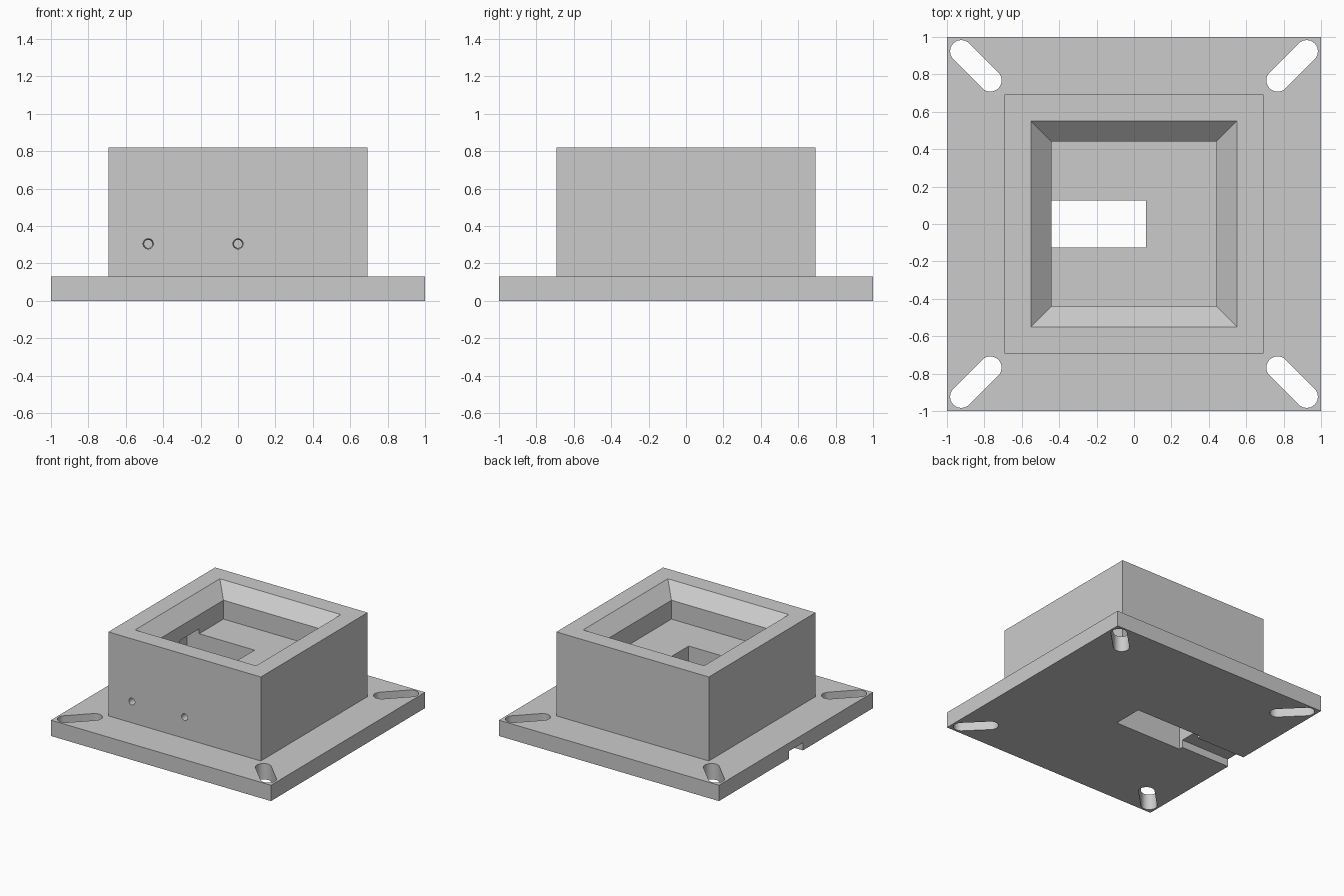
import bpy, bmesh
from math import pi, sqrt, radians
from mathutils import Matrix, Vector

cube = bpy.data.objects.get("Cube")
if cube:
    bpy.data.objects.remove(cube, do_unlink=True)

grey = bpy.data.materials.new("plain grey")
grey.use_nodes = True
colour = (0.6, 0.6, 0.6, 1)
grey.diffuse_color = colour
grey.node_tree.nodes["Principled BSDF"].inputs["Base Color"].default_value = colour


def add_object(name, bm):
    bmesh.ops.recalc_face_normals(bm, faces=bm.faces)
    mesh = bpy.data.meshes.new(name)
    bm.to_mesh(mesh)
    bm.free()
    mesh.materials.append(grey)
    obj = bpy.data.objects.new(name, mesh)
    bpy.context.collection.objects.link(obj)
    return obj


def square_loft(name, rings):
    """Stack of centred squares (half width, height), capped at both ends."""
    bm = bmesh.new()
    loops = [[bm.verts.new((sx * h, sy * h, z))
              for sx, sy in ((-1, -1), (1, -1), (1, 1), (-1, 1))] for h, z in rings]
    bm.faces.new(loops[0])
    bm.faces.new(loops[-1])
    for a, b in zip(loops, loops[1:]):
        for i in range(4):
            j = (i + 1) % 4
            bm.faces.new((a[i], a[j], b[j], b[i]))
    return add_object(name, bm)


def box(name, low, high):
    low, high = Vector(low), Vector(high)
    bm = bmesh.new()
    bmesh.ops.create_cube(bm, size=1, matrix=Matrix.Translation((low + high) / 2)
                          @ Matrix.Diagonal((high - low).to_4d()))
    return add_object(name, bm)


def slot(name, sx, sy, near=0.768, far=0.923, radius=0.06):
    """Rounded slot along the diagonal of one corner."""
    bm = bmesh.new()
    bmesh.ops.create_cone(bm, cap_ends=True, segments=48, radius1=radius, radius2=radius,
                          depth=0.5, matrix=Matrix.Rotation(pi / 48, 4, 'Z'))
    half = (far - near) / sqrt(2)
    for v in bm.verts:
        v.co.x += half if v.co.x > 0 else -half
    mid = (near + far) / 2
    bm.transform(Matrix.Translation((sx * mid, sy * mid, 0))
                 @ Matrix.Rotation(sx * sy * pi / 4, 4, 'Z'))
    return add_object(name, bm)


def pin_hole(name, x, z=0.305):
    """Slightly tapering hole from the front into the inner cavity."""
    bm = bmesh.new()
    bmesh.ops.create_cone(bm, cap_ends=True, segments=24, radius1=0.028, radius2=0.021,
                          depth=0.7, matrix=Matrix.Translation((x, -0.4, z))
                          @ Matrix.Rotation(-pi / 2, 4, 'X'))
    return add_object(name, bm)


# Flanged housing: base plate, raised block, bevelled rim and square pocket
housing = square_loft("flanged_housing", [
    (1, 0), (1, 0.13), (0.693, 0.13), (0.693, 0.82),
    (0.55, 0.82), (0.44, 0.715), (0.44, 0.56)])

# Openings: mounting slots, connector cavity, cable channel, pin holes
cutters = [slot("slot_cutter", sx, sy) for sx in (-1, 1) for sy in (-1, 1)]
cutters.append(box("cavity_cutter", (-0.55, -0.125, -0.2), (0.063, 0.125, 0.6)))
cutters.append(box("channel_cutter", (-1.2, -0.09, -0.2), (-0.5, 0.09, 0.063)))
cutters += [pin_hole("pin_hole_cutter", x) for x in (-0.48, 0)]

bpy.ops.object.select_all(action='DESELECT')
bpy.context.view_layer.objects.active = housing
housing.select_set(True)
for cutter in cutters:
    cutter.hide_render = True
    mod = housing.modifiers.new("opening", 'BOOLEAN')
    mod.operation = 'DIFFERENCE'
    mod.solver = 'EXACT'
    mod.object = cutter
    bpy.ops.object.modifier_apply(modifier=mod.name)
    bpy.data.objects.remove(cutter, do_unlink=True)

bpy.ops.object.shade_smooth_by_angle(angle=radians(30))
